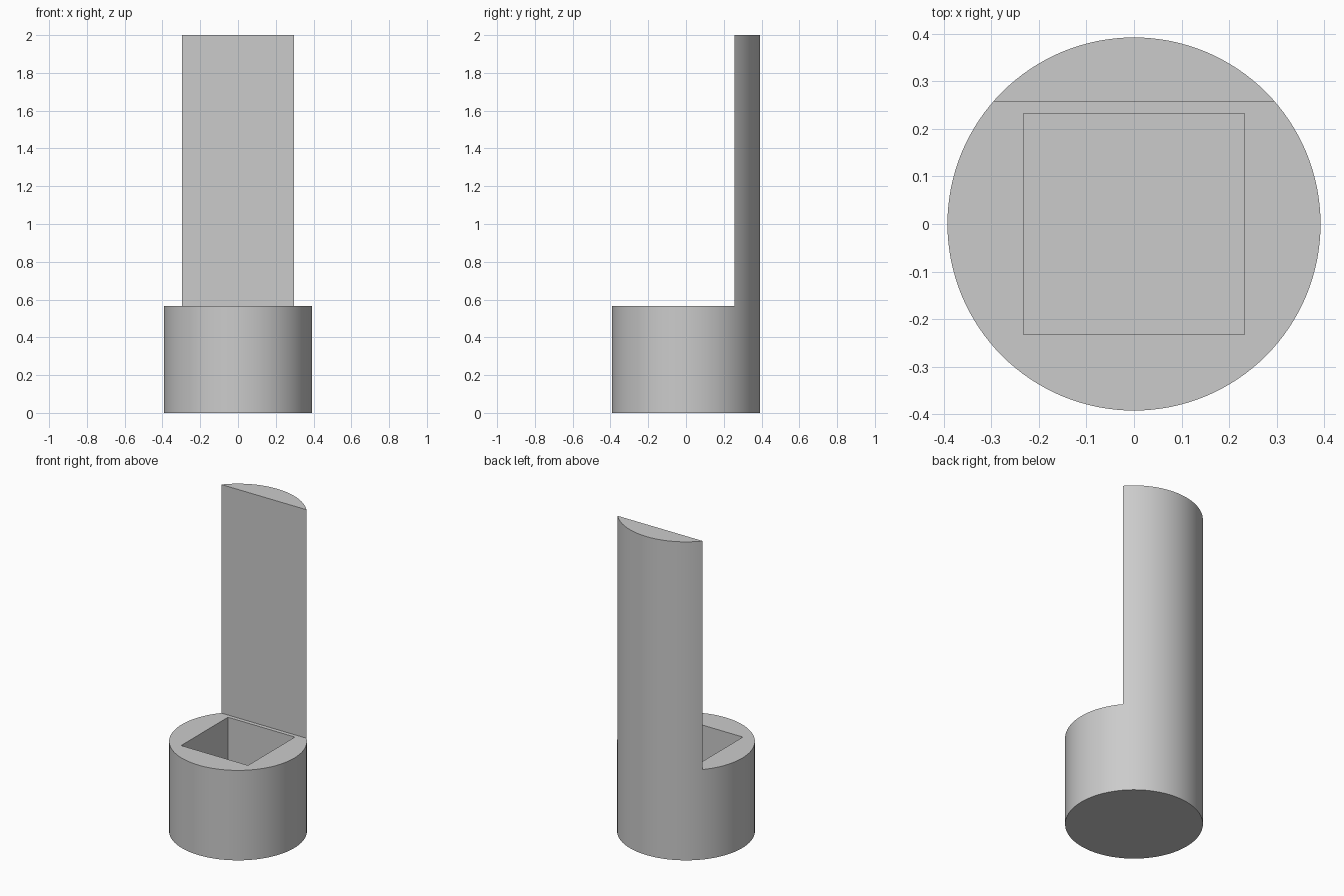
import bpy

RADIUS, HEIGHT = 0.392, 2.0
BASE_TOP = 0.565      # top of the round base
FLAT_Y = 0.257        # flat front face of the upright
POCKET = 0.465        # side of the square pocket
FLOOR = 0.10          # pocket floor height

if "Cube" in bpy.data.objects:
    bpy.data.objects.remove(bpy.data.objects["Cube"], do_unlink=True)

grey = bpy.data.materials.new("plain grey")
grey.use_nodes = True
colour = (0.6, 0.6, 0.6, 1)
grey.diffuse_color = colour
grey.node_tree.nodes["Principled BSDF"].inputs["Base Color"].default_value = colour


def cut_box(target, lo, hi):
    """Subtract the box spanning lo..hi from the target."""
    centre = [(a + b) / 2 for a, b in zip(lo, hi)]
    bpy.ops.mesh.primitive_cube_add(size=1, location=centre)
    cutter = bpy.context.object
    cutter.name = "cutter"
    cutter.hide_render = True
    cutter.scale = [b - a for a, b in zip(lo, hi)]
    bpy.context.view_layer.update()
    bpy.context.view_layer.objects.active = target
    mod = target.modifiers.new("cut", "BOOLEAN")
    mod.operation, mod.solver, mod.object = "DIFFERENCE", "EXACT", cutter
    bpy.ops.object.modifier_apply(modifier=mod.name)
    bpy.data.objects.remove(cutter, do_unlink=True)


# Round bar that becomes both the base and the upright
bpy.ops.mesh.primitive_cylinder_add(vertices=128, radius=RADIUS, depth=HEIGHT,
                                    location=(0, 0, HEIGHT / 2))
holder = bpy.context.object
holder.name = "socket_base_with_upright"
holder.data.materials.append(grey)

# Clear the front of the upright, leaving a segment at the back
cut_box(holder, (-1, -1, BASE_TOP), (1, FLAT_Y, HEIGHT + 1))

# Blind square pocket in the base
half = POCKET / 2
cut_box(holder, (-half, -half, FLOOR), (half, half, BASE_TOP + 0.2))

# Single material throughout, smooth round wall and crisp edges
holder.data.materials.clear()
holder.data.materials.append(grey)
for face in holder.data.polygons:
    face.material_index = 0
bpy.ops.object.select_all(action="DESELECT")
holder.select_set(True)
bpy.context.view_layer.objects.active = holder
bpy.ops.object.shade_smooth_by_angle()
